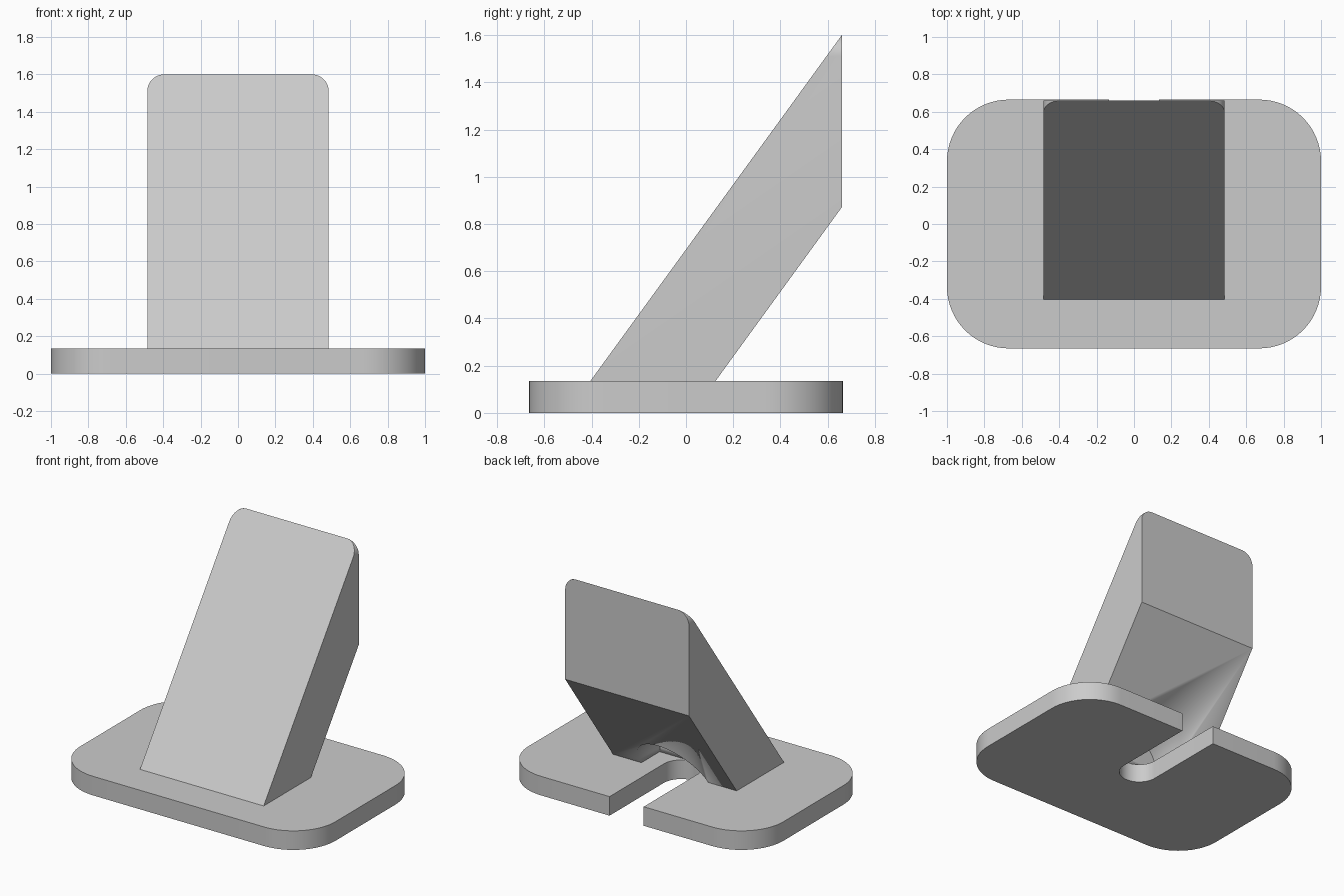
import bpy, bmesh
from math import cos, sin, radians
from mathutils import Vector

cube = bpy.data.objects.get("Cube")
if cube:
    bpy.data.objects.remove(cube, do_unlink=True)

BASE_TOP = 0.135
BACK = 0.66
SLOT_R = 0.134
SLOT_Y = 0.055

grey = bpy.data.materials.new("light_grey")
grey.use_nodes = True
grey.diffuse_color = (0.6, 0.6, 0.6, 1)
grey.node_tree.nodes["Principled BSDF"].inputs["Base Color"].default_value = (0.6, 0.6, 0.6, 1)


def arc(cx, cy, r, start, end, steps=16):
    """Points along an arc, angles in degrees."""
    angles = [radians(start + (end - start) * i / steps) for i in range(steps + 1)]
    return [(cx + r * cos(a), cy + r * sin(a)) for a in angles]


def prism(points, offset):
    """Extrude a flat outline by an offset."""
    bm = bmesh.new()
    face = bm.faces.new([bm.verts.new(p) for p in points])
    new = bmesh.ops.extrude_face_region(bm, geom=[face])["geom"]
    bmesh.ops.translate(bm, vec=offset, verts=[v for v in new if isinstance(v, bmesh.types.BMVert)])
    bmesh.ops.recalc_face_normals(bm, faces=bm.faces)
    return bm


def slice_off(bm, point, normal):
    """Cut away everything on the normal side of a plane and cap the cut."""
    geom = bm.verts[:] + bm.edges[:] + bm.faces[:]
    cut = bmesh.ops.bisect_plane(bm, geom=geom, dist=1e-5, plane_co=point,
                                 plane_no=normal, clear_outer=True)["geom_cut"]
    rim = [e for e in cut if isinstance(e, bmesh.types.BMEdge)]
    bmesh.ops.contextual_create(bm, geom=rim)
    bmesh.ops.recalc_face_normals(bm, faces=bm.faces)


def make_object(name, bm):
    mesh = bpy.data.meshes.new(name)
    bm.to_mesh(mesh)
    bm.free()
    obj = bpy.data.objects.new(name, mesh)
    bpy.context.collection.objects.link(obj)
    mesh.materials.append(grey)
    bpy.ops.object.select_all(action='DESELECT')
    obj.select_set(True)
    bpy.context.view_layer.objects.active = obj
    bpy.ops.object.shade_smooth_by_angle(angle=radians(30))
    return obj


# Base plate: rounded rectangle with a round-ended cable slot open at the back
hx, hy, r = 1.0, 0.665, 0.33
outline = (arc(hx - r, hy - r, r, 90, 0) + arc(hx - r, r - hy, r, 0, -90)
           + arc(r - hx, r - hy, r, -90, -180) + arc(r - hx, hy - r, r, 180, 90)
           + [(-SLOT_R, hy)] + arc(0, SLOT_Y, SLOT_R, 180, 360, 24) + [(SLOT_R, hy)])
make_object("base_plate", prism([(x, y, 0) for x, y in outline], Vector((0, 0, BASE_TOP))))

# Leaning support: rounded upright slab sliced by the front and rear slopes
half, top, corner = 0.485, 1.6, 0.09
front = -0.405
outline = ([(-half, BASE_TOP), (half, BASE_TOP)]
           + arc(half - corner, top - corner, corner, 0, 90, 10)
           + arc(corner - half, top - corner, corner, 90, 180, 10))
bm = prism([(x, front - 0.1, z) for x, z in outline], Vector((0, BACK - front + 0.1, 0)))
rise, run = top - BASE_TOP, BACK - front
slice_off(bm, Vector((0, front, BASE_TOP)), Vector((0, -rise, run)).normalized())
slice_off(bm, Vector((0, 0.125, BASE_TOP)), Vector((0, rise, -run)).normalized())
support = make_object("leaning_support", bm)

# Arched cable passage under the support
outline = arc(0, BASE_TOP, 0.262, 0, 360, 48)[:-1]
cutter = make_object("passage_cutter",
                     prism([(x, SLOT_Y - SLOT_R, z) for x, z in outline], Vector((0, 0.7, 0))))
cutter.hide_render = True
cutter.hide_viewport = True
cut = support.modifiers.new("passage", 'BOOLEAN')
cut.operation = 'DIFFERENCE'
cut.solver = 'EXACT'
cut.object = cutter
# Keep the cut ahead of the smoothing modifier, if there is one
support.modifiers.move(len(support.modifiers) - 1, 0)
